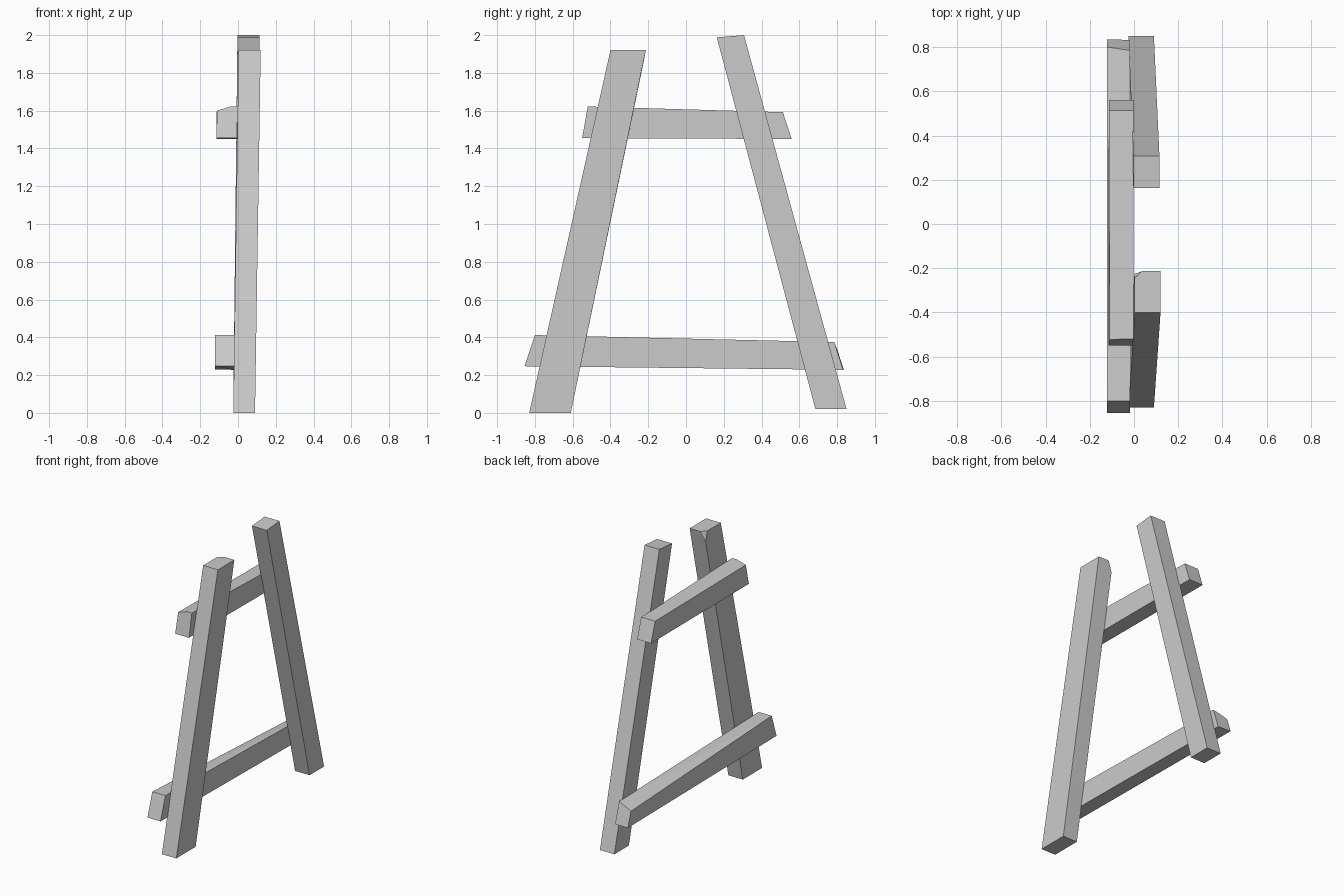
import bpy, bmesh, math

if "Cube" in bpy.data.objects:
    bpy.data.objects.remove(bpy.data.objects["Cube"])


def beam(name, points):
    """Hewn timber: convex solid around its few corner points."""
    bm = bmesh.new()
    for p in points:
        bm.verts.new(p)
    bmesh.ops.convex_hull(bm, input=bm.verts[:])
    bmesh.ops.dissolve_limit(bm, angle_limit=math.radians(0.5),
                             verts=bm.verts[:], edges=bm.edges[:])
    bmesh.ops.recalc_face_normals(bm, faces=bm.faces[:])
    mesh = bpy.data.meshes.new(name)
    bm.to_mesh(mesh)
    bm.free()
    obj = bpy.data.objects.new(name, mesh)
    bpy.context.collection.objects.link(obj)
    return obj


def section(xs, yzs):
    """Every (y, z) corner at every x."""
    return [(x, y, z) for x in xs for y, z in yzs]


# Front leg, with a chipped inner corner at the top
foot = section((-0.025, 0.09), ((-0.83, 0), (-0.61, 0)))
head = [(0.003, -0.40, 1.92), (0.12, -0.40, 1.92), (0.12, -0.213, 1.92),
        (0.003, -0.245, 1.92), (0.037, -0.213, 1.92), (0.002, -0.226, 1.85)]
beam("front_leg", foot + head)

# Back leg, slimmer and slightly taller
foot = section((-0.025, 0.09), ((0.685, 0.02), (0.85, 0.02)))
head = section((-0.003, 0.115), ((0.163, 1.988), (0.307, 2.0)))
beam("back_leg", foot + head)

# Upper rung, top edge worn down at the front end
front = [(-0.115, -0.55, 1.455), (-0.005, -0.55, 1.455),
         (-0.11, -0.523, 1.60), (-0.04, -0.52, 1.622), (-0.003, -0.52, 1.622)]
back = section((-0.114, -0.003), ((0.56, 1.45), (0.513, 1.592)))
beam("upper_rung", front + back)

# Lower rung, top edge worn down at the back end
front = section((-0.122, -0.018), ((-0.855, 0.247), (-0.80, 0.412)))
back = [(-0.122, 0.835, 0.23), (-0.018, 0.832, 0.228),
        (-0.122, 0.80, 0.337), (-0.018, 0.785, 0.375)]
beam("lower_rung", front + back)
